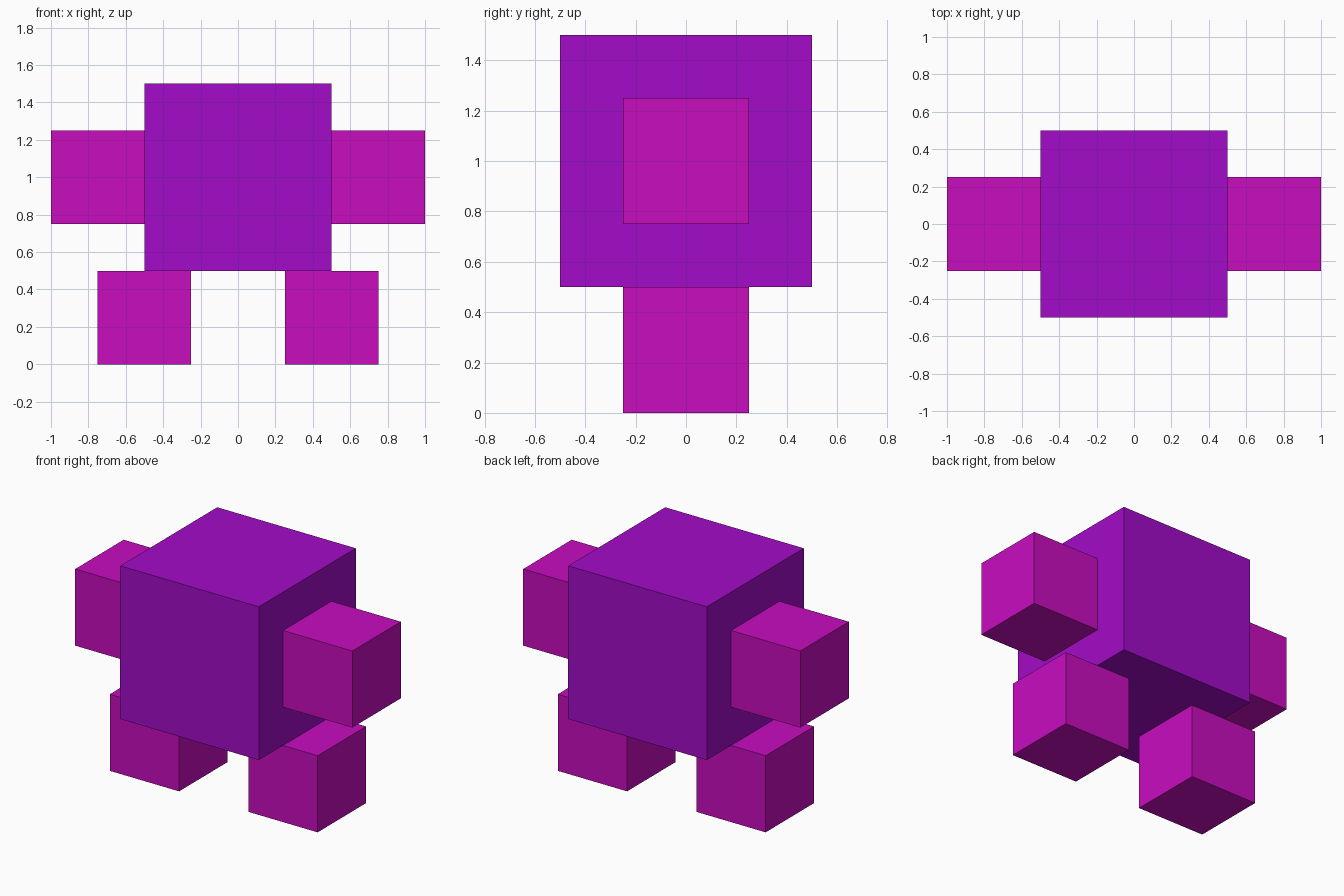
import bpy

if "Cube" in bpy.data.objects:
    bpy.data.objects.remove(bpy.data.objects["Cube"])


def material(name, srgb):
    # Picture colours are sRGB, diffuse_color is linear
    mat = bpy.data.materials.new(name)
    linear = [c / 12.92 if c <= 0.04045 else ((c + 0.055) / 1.055) ** 2.4 for c in srgb]
    mat.diffuse_color = (*linear, 1.0)
    mat.use_nodes = True
    mat.node_tree.nodes["Principled BSDF"].inputs["Base Color"].default_value = mat.diffuse_color
    return mat


def cube(name, size, location, mat):
    bpy.ops.mesh.primitive_cube_add(size=size, location=location)
    obj = bpy.context.object
    obj.name = name
    obj.data.materials.append(mat)
    return obj


purple = material("purple", (0.635, 0.045, 0.785))
magenta = material("magenta", (0.785, 0.05, 0.75))

# Large body block
cube("body", 1.0, (0, 0, 1.0), purple)

# Arms touch the body sides, legs carry its lower edges
for side, x in (("left", -1), ("right", 1)):
    cube(f"{side}_arm", 0.5, (0.75 * x, 0, 1.0), magenta)
    cube(f"{side}_leg", 0.5, (0.5 * x, 0, 0.25), magenta)
